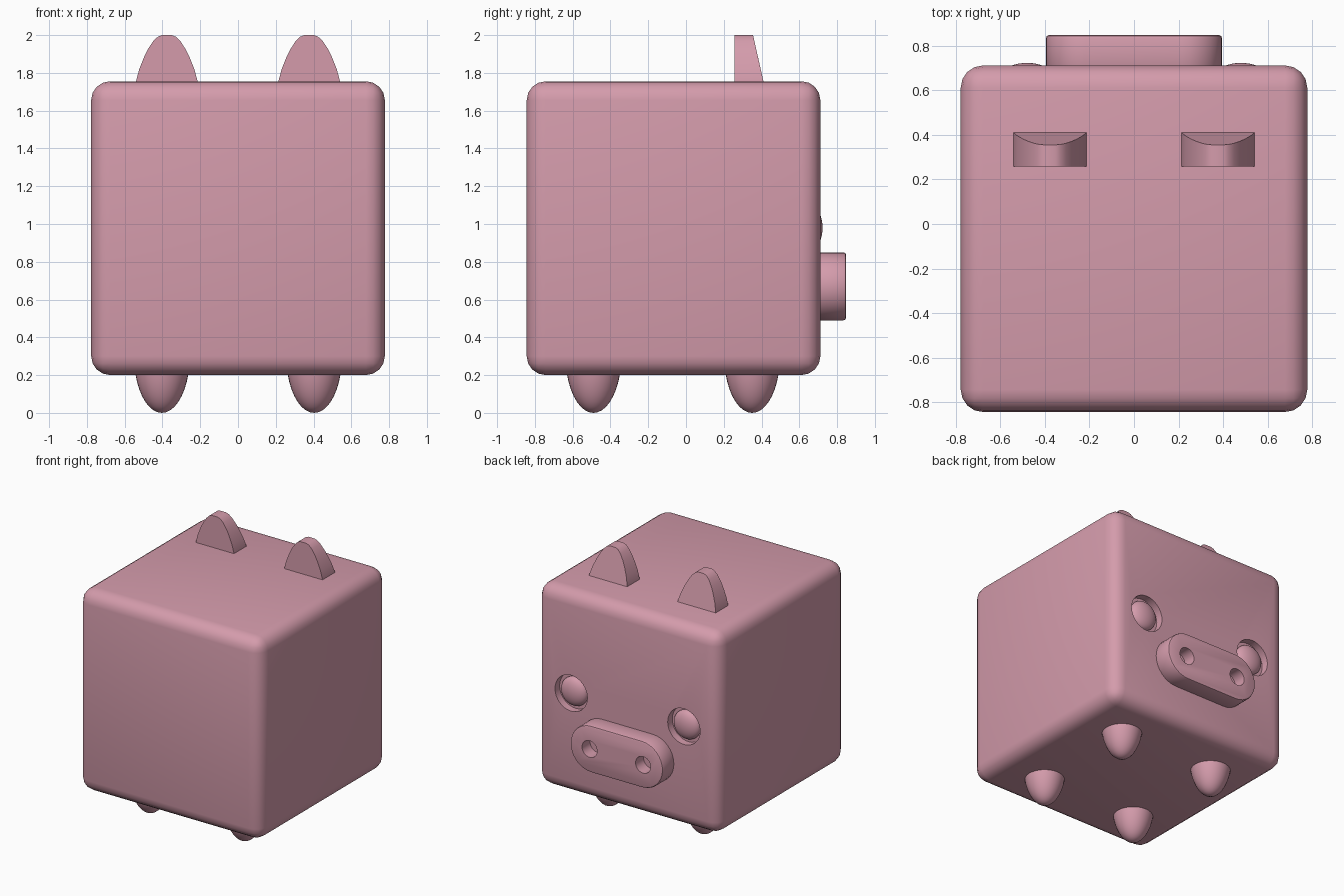
import bpy, bmesh, math

if "Cube" in bpy.data.objects:
    bpy.data.objects.remove(bpy.data.objects["Cube"])

pink = bpy.data.materials.new("pink")
pink.diffuse_color = (0.66, 0.33, 0.41, 1)
pink.use_nodes = True
pink.node_tree.nodes["Principled BSDF"].inputs["Base Color"].default_value = pink.diffuse_color


def finish(ob, name, angle=35):
    ob.name = name
    ob.data.materials.clear()
    ob.data.materials.append(pink)
    bpy.ops.object.select_all(action='DESELECT')
    ob.select_set(True)
    bpy.context.view_layer.objects.active = ob
    bpy.ops.object.shade_smooth_by_angle(angle=math.radians(angle))
    return ob


def apply_mods(ob):
    bpy.context.view_layer.objects.active = ob
    for m in list(ob.modifiers):
        bpy.ops.object.modifier_apply(modifier=m.name)


def bevel(ob, width, segments):
    m = ob.modifiers.new("bevel", 'BEVEL')
    m.width, m.segments = width, segments
    m.limit_method = 'ANGLE'
    m.angle_limit = math.radians(40)
    apply_mods(ob)


def cut_hole(ob, x, z, y_floor, radius):
    """Round blind hole from the +y side down to y_floor."""
    bpy.ops.mesh.primitive_cylinder_add(vertices=32, radius=radius, depth=0.4,
                                        location=(x, y_floor + 0.2, z),
                                        rotation=(math.pi / 2, 0, 0))
    cutter = bpy.context.object
    cutter.hide_render = True
    m = ob.modifiers.new("hole", 'BOOLEAN')
    m.operation, m.object, m.solver = 'DIFFERENCE', cutter, 'EXACT'
    apply_mods(ob)
    bpy.data.objects.remove(cutter)


def prism(profile, y_back, y_front):
    """Solid from an x,z outline; y_front gives the +y side as a function of z."""
    bm = bmesh.new()
    back = [bm.verts.new((x, y_back, z)) for x, z in profile]
    front = [bm.verts.new((x, y_front(z), z)) for x, z in profile]
    bm.faces.new(back)
    bm.faces.new(front[::-1])
    n = len(profile)
    for i in range(n):
        j = (i + 1) % n
        bm.faces.new((back[i], front[i], front[j], back[j]))
    bmesh.ops.recalc_face_normals(bm, faces=bm.faces)
    me = bpy.data.meshes.new("prism")
    bm.to_mesh(me)
    bm.free()
    ob = bpy.data.objects.new("prism", me)
    bpy.context.collection.objects.link(ob)
    return ob


def ellipsoid(name, loc, scale):
    bpy.ops.mesh.primitive_uv_sphere_add(segments=32, ring_count=20, radius=1, location=loc)
    ob = bpy.context.object
    ob.scale = scale
    return finish(ob, name)


# Rounded cube body with eye sockets
bpy.ops.mesh.primitive_cube_add(size=1.555, location=(0, -0.066, 0.978))
body = bpy.context.object
bevel(body, 0.1, 4)
for s in (-1, 1):
    cut_hole(body, s * 0.48, 0.98, 0.655, 0.138)
finish(body, "body")

# Pill-shaped snout with nostrils
R, CX, CZ = 0.18, 0.215, 0.67
outline = [((CX if i <= 16 else -CX) + R * math.cos(a), CZ + R * math.sin(a))
           for i in range(34)
           for a in [math.pi * ((i if i <= 16 else i - 1) / 16 - 0.5)]]
snout = prism(outline, 0.69, lambda z: 0.848)
bevel(snout, 0.014, 2)
for s in (-1, 1):
    cut_hole(snout, s * 0.228, CZ, 0.75, 0.064)
finish(snout, "snout")

# Ears: half-oval outline with a sloping face side
half = [(0.165, 1.72), (0.163, 1.755), (0.146, 1.82), (0.122, 1.88), (0.1, 1.925),
        (0.072, 1.968), (0.047, 1.992), (0.025, 2.0)]
for s, side in ((-1, "left"), (1, "right")):
    pts = [(s * 0.377 + x, z) for x, z in half] + [(s * 0.377 - x, z) for x, z in half[::-1]]
    ear = prism(pts, 0.257, lambda z: 0.41 - 0.055 * (z - 1.755) / 0.245)
    finish(ear, side + "_ear")

    # Flattened eyeballs
    ellipsoid(side + "_eye", (s * 0.48, 0.667, 0.98), (0.11, 0.056, 0.11))

    # Stubby pointed legs
    for y, end in ((-0.49, "rear"), (0.35, "face_end")):
        ellipsoid(f"{side}_{end}_leg", (s * 0.403, y, 0.302), (0.148, 0.148, 0.302))
